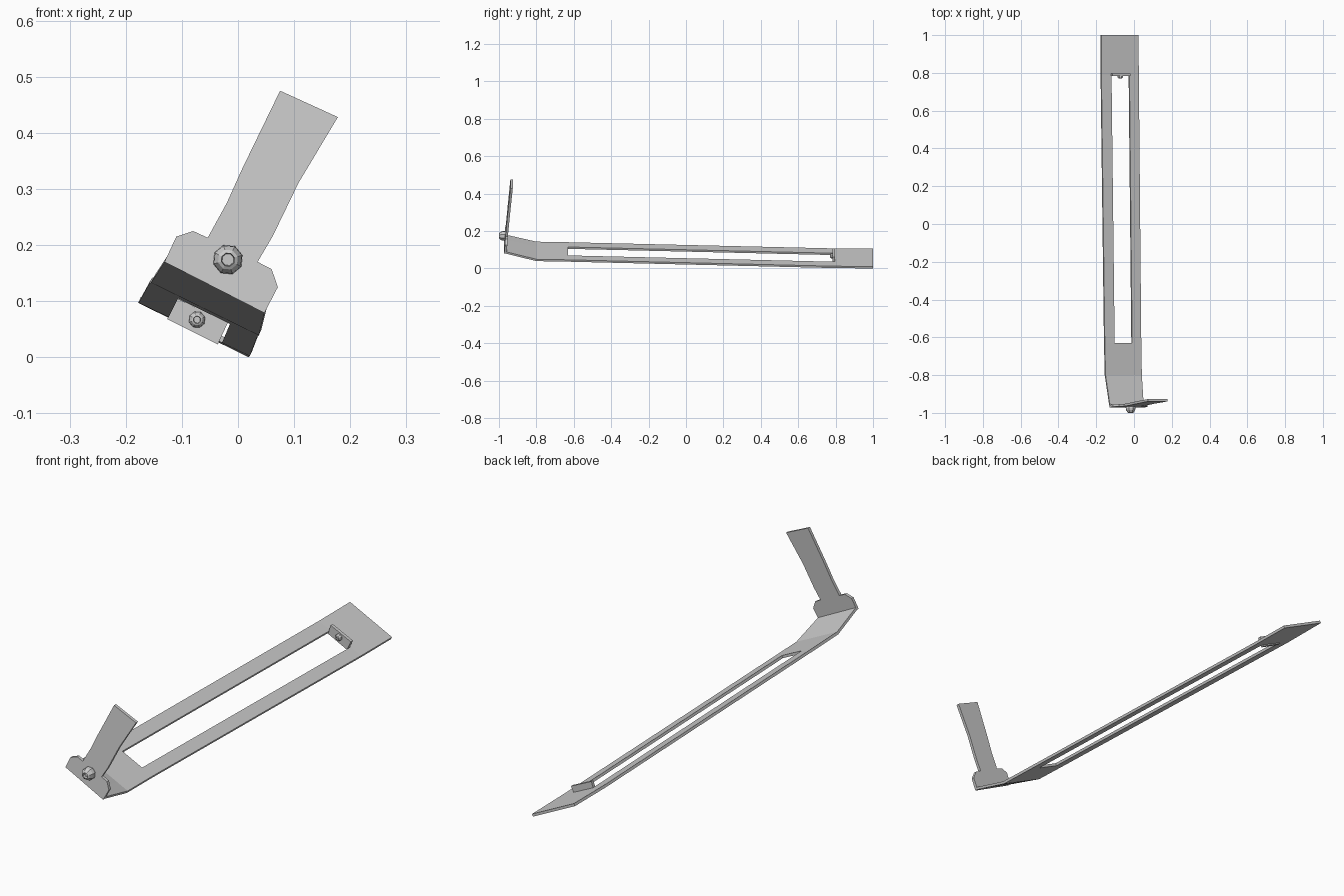
import bpy, bmesh, math
from mathutils import Vector

if "Cube" in bpy.data.objects:
    bpy.data.objects.remove(bpy.data.objects["Cube"])

N = Vector((0.42, 0, 0.91))   # direction of the tilted strip's normal


def finish(bm, name):
    bmesh.ops.recalc_face_normals(bm, faces=bm.faces[:])
    me = bpy.data.meshes.new(name)
    bm.to_mesh(me)
    bm.free()
    ob = bpy.data.objects.new(name, me)
    bpy.context.collection.objects.link(ob)


def thicken(bm, offset):
    res = bmesh.ops.extrude_face_region(bm, geom=bm.faces[:], use_keep_orig=True)
    verts = [g for g in res["geom"] if isinstance(g, bmesh.types.BMVert)]
    bmesh.ops.translate(bm, verts=verts, vec=offset)


def plate(name, outline, y_at, thick):
    # flat sheet from a front-view outline, leaned back by y_at(height)
    bm = bmesh.new()
    bm.faces.new([bm.verts.new((x, y_at(N.x * x + N.z * z), z)) for x, z in outline])
    thicken(bm, Vector((0, thick, 0)))
    finish(bm, name)


def screw(name, x, z, y_base, r, depth):
    # low-poly domed head with a socket; rings are (radius, depth)
    rings = [(0.9, 0), (1, 0.25), (0.95, 0.55), (0.68, 0.9), (0.45, 1), (0.4, 0.6)]
    bm = bmesh.new()
    loops = []
    for k, d in rings:
        loops.append([bm.verts.new((x + r * k * math.cos(a), y_base - depth * d,
                                    z + r * k * math.sin(a)))
                      for a in (math.tau * i / 8 + 0.3 for i in range(8))])
    for a, b in zip(loops, loops[1:]):
        for i in range(8):
            j = (i + 1) % 8
            bm.faces.new((a[i], a[j], b[j], b[i]))
    bm.faces.new(loops[0])
    bm.faces.new(loops[-1])
    finish(bm, name)


# Long slotted strip: sections are (y, left x, left z, right x, right z)
sections = [(1.0, -0.178, 0.097, 0.019, 0.0),
            (0.79, -0.177, 0.097, 0.021, 0.002),
            (-0.63, -0.159, 0.130, 0.034, 0.036),
            (-0.80, -0.155, 0.133, 0.037, 0.039),
            (-0.962, -0.131, 0.170, 0.047, 0.079)]
bm = bmesh.new()
grid = [[bm.verts.new((lx + (rx - lx) * t, y, lz + (rz - lz) * t))
         for t in (0, 0.27, 0.75, 1)] for y, lx, lz, rx, rz in sections]
for i in range(4):
    for j in range(3):
        if (i, j) != (1, 1):   # leave the slot open
            bm.faces.new((grid[i][j], grid[i][j + 1], grid[i + 1][j + 1], grid[i + 1][j]))
thicken(bm, N * 0.011)
finish(bm, "slotted_strip")

# Upright bracket with shoulders and a tapering arm
plate("upright_arm",
      [(-0.131, 0.170), (-0.110, 0.215), (-0.080, 0.225), (-0.054, 0.213),
       (-0.020, 0.275), (0.008, 0.337), (0.075, 0.475), (0.178, 0.428),
       (0.108, 0.311), (0.062, 0.216), (0.035, 0.170), (0.060, 0.157),
       (0.071, 0.125), (0.047, 0.079)],
      lambda h: -0.972 + (h - 0.1) * 0.09, 0.013)

# Small folded tab at the far end of the slot
plate("slot_tab", [(-0.126, 0.068), (-0.113, 0.107), (-0.018, 0.062), (-0.036, 0.023)],
      lambda h: 0.783, 0.014)

# Screw heads
screw("arm_screw", -0.018, 0.174, -0.964, 0.027, 0.036)
screw("tab_screw", -0.073, 0.067, 0.785, 0.015, 0.015)
